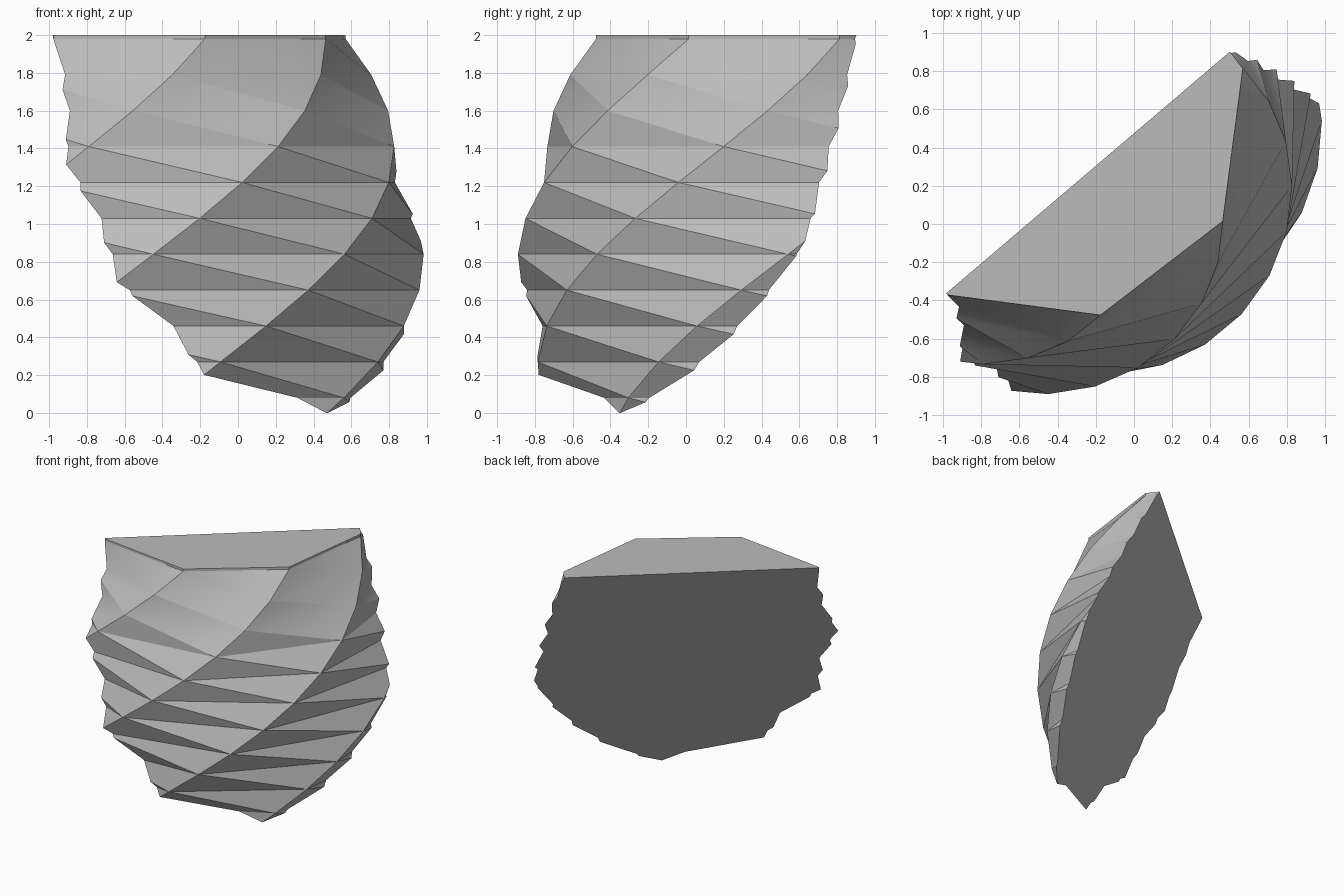
import bpy, bmesh
from math import cos, sin, radians
from mathutils import Vector

if "Cube" in bpy.data.objects:
    bpy.data.objects.remove(bpy.data.objects["Cube"], do_unlink=True)

SIDES = 8
STEP = 0.19           # height of one twisted storey
TOP = 1.98            # height of the last twisted ring
CX, CY = -0.448, 0.541

grey = bpy.data.materials.new("stone grey")
grey.use_nodes = True
colour = (0.5, 0.5, 0.5, 1)
grey.diffuse_color = colour
grey.node_tree.nodes["Principled BSDF"].inputs["Base Color"].default_value = colour


def ring(bm, level, z):
    """Octagon of the bulging profile, turned ten degrees per storey."""
    height = TOP - STEP * level
    radius = 1.433 * cos(radians(34.7 * (height - 0.75)))
    verts = []
    for k in range(SIDES):
        a = radians(-30 - 10 * level + 45 * k)
        verts.append(bm.verts.new((CX + radius * cos(a), CY + radius * sin(a), z)))
    return verts


# Twisted octagonal body with a thin upright rim
bm = bmesh.new()
rings = [ring(bm, 0, 2.0)]
rings += [ring(bm, i, TOP - STEP * i) for i in range(13)]
for i, (up, low) in enumerate(zip(rings, rings[1:])):
    for k in range(SIDES):
        n = (k + 1) % SIDES
        if i == 0:
            bm.faces.new((up[k], low[k], low[n], up[n]))
        else:
            bm.faces.new((up[k], low[n], up[n]))
            bm.faces.new((up[k], low[k], low[n]))
bm.faces.new(rings[0])
bm.faces.new(list(reversed(rings[-1])))

# Slanted slice keeps only the front right portion, then closes the cut
normal = Vector((0.648, -0.761, 0.466))
point = Vector((0.47, -0.35, 0.0))
cut = bmesh.ops.bisect_plane(bm, geom=bm.verts[:] + bm.edges[:] + bm.faces[:],
                             plane_co=point, plane_no=normal, clear_inner=True)
edges = [e for e in cut["geom_cut"] if isinstance(e, bmesh.types.BMEdge)]
bmesh.ops.triangle_fill(bm, edges=edges, use_beauty=True)
bmesh.ops.recalc_face_normals(bm, faces=bm.faces[:])

mesh = bpy.data.meshes.new("twisted_shard")
bm.to_mesh(mesh)
bm.free()
mesh.materials.append(grey)
shard = bpy.data.objects.new("twisted_shard", mesh)
bpy.context.collection.objects.link(shard)

# Soft shading across shallow folds, crisp along the ridges
bpy.context.view_layer.objects.active = shard
shard.select_set(True)
bpy.ops.object.shade_smooth_by_angle(angle=radians(30))
